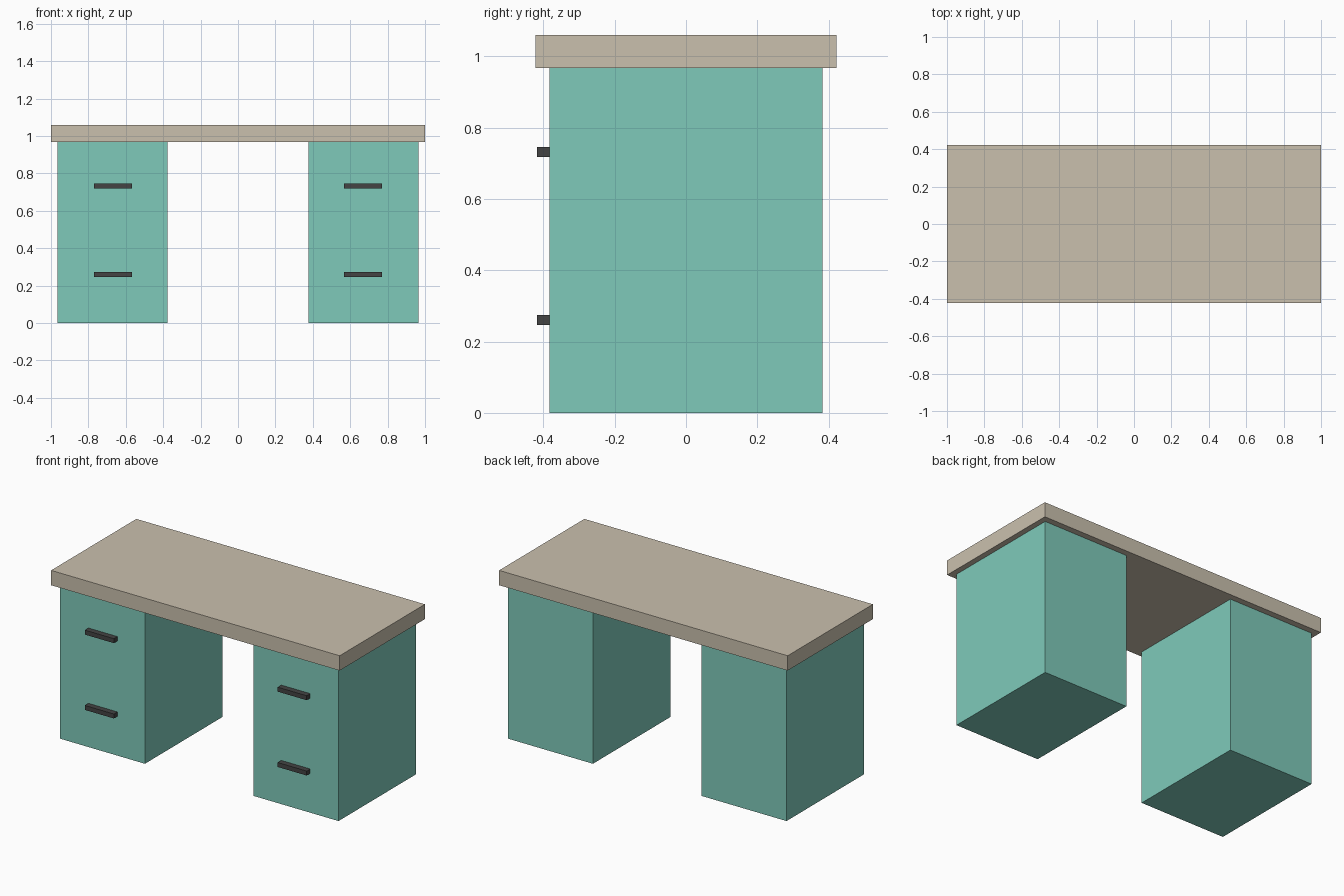
import bpy

if "Cube" in bpy.data.objects:
    bpy.data.objects.remove(bpy.data.objects["Cube"])


def srgb(r, g, b):
    lin = lambda c: c / 12.92 if c <= 0.04045 else ((c + 0.055) / 1.055) ** 2.4
    return tuple(lin(v / 255) for v in (r, g, b)) + (1.0,)


def material(name, rgb):
    m = bpy.data.materials.new(name)
    m.diffuse_color = srgb(*rgb)
    m.use_nodes = True
    m.node_tree.nodes["Principled BSDF"].inputs["Base Color"].default_value = m.diffuse_color
    return m


def box(name, lo, hi, mat):
    """Axis-aligned box between two corners."""
    bpy.ops.mesh.primitive_cube_add(size=1)
    o = bpy.context.object
    o.name = name
    o.location = [(a + b) / 2 for a, b in zip(lo, hi)]
    o.scale = [b - a for a, b in zip(lo, hi)]
    bpy.ops.object.transform_apply(location=True, rotation=False, scale=True)
    o.data.materials.append(mat)
    return o


beige = material("beige_top", (202, 192, 174))
teal = material("teal_cabinet", (127, 202, 186))
dark = material("dark_handle", (68, 68, 68))

# Desk top slab
box("desk_top", (-1, -0.422, 0.967), (1, 0.422, 1.06), beige)

# Two drawer pedestals, each with two bar handles
for side, s in (("left", -1), ("right", 1)):
    x0, x1 = sorted((s * 0.377, s * 0.965))
    box(f"{side}_pedestal", (x0, -0.383, 0), (x1, 0.383, 0.967), teal)
    h0, h1 = sorted((s * 0.568, s * 0.769))
    for level, z in (("lower", 0.26), ("upper", 0.732)):
        box(f"{side}_{level}_handle", (h0, -0.418, z - 0.014),
            (h1, -0.383, z + 0.014), dark)
